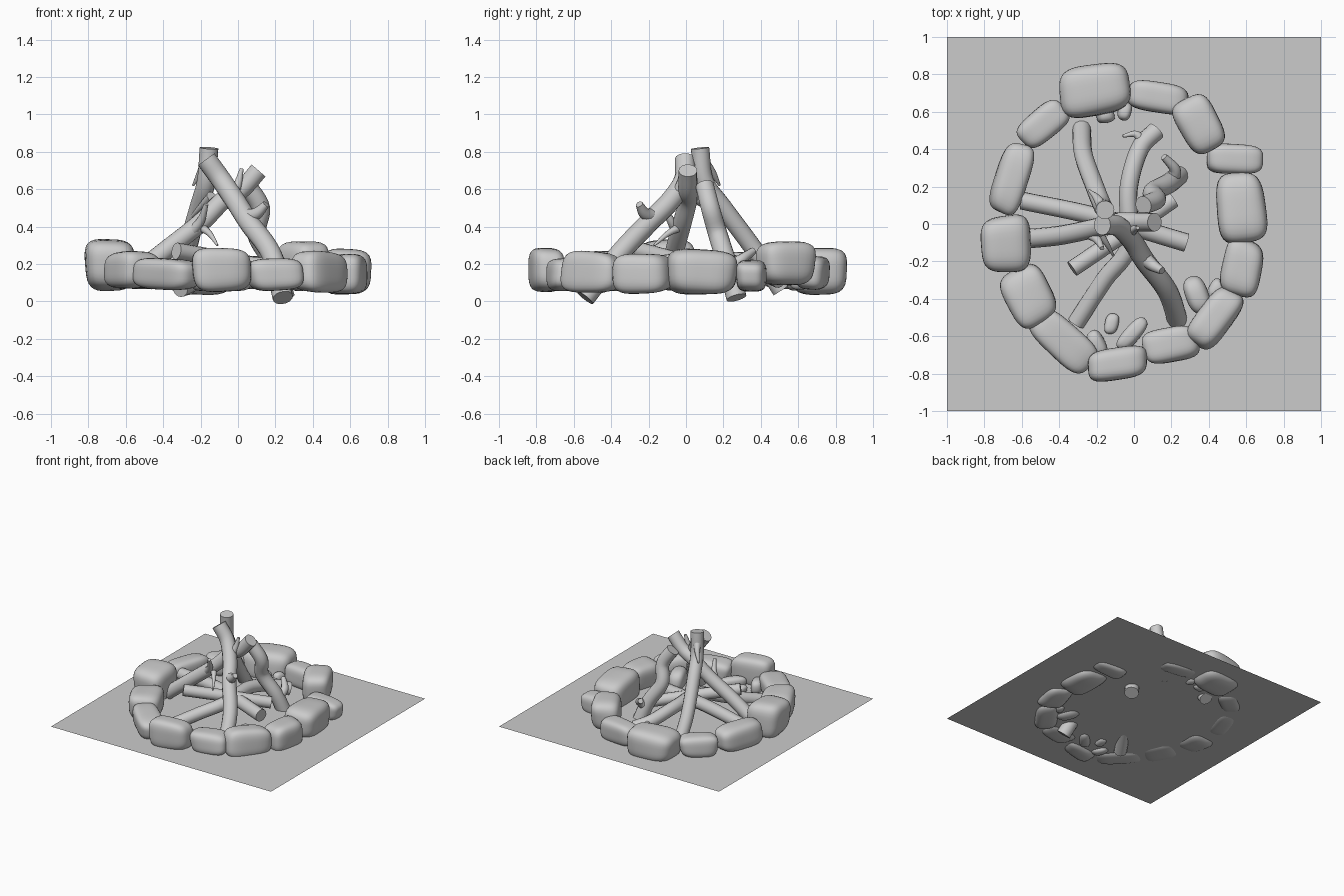
import bpy, bmesh, math, random
from mathutils import Vector, Matrix

if "Cube" in bpy.data.objects:
    bpy.data.objects.remove(bpy.data.objects["Cube"])
random.seed(4)

grey = bpy.data.materials.new("plain_grey")
grey.diffuse_color = (0.6, 0.6, 0.6, 1)
grey.use_nodes = True
grey.node_tree.nodes["Principled BSDF"].inputs["Base Color"].default_value = grey.diffuse_color


def finish(bm, name, angle=40):
    bmesh.ops.recalc_face_normals(bm, faces=bm.faces)
    me = bpy.data.meshes.new(name)
    bm.to_mesh(me)
    bm.free()
    me.materials.append(grey)
    for p in me.polygons:
        p.use_smooth = True
    me.set_sharp_from_angle(angle=math.radians(angle))
    ob = bpy.data.objects.new(name, me)
    bpy.context.collection.objects.link(ob)
    return ob


def stone(name, x, y, hx, hy, rot, z0, z1, jitter=0.16, power=3.6):
    """Rounded block with randomly pushed corners."""
    bm = bmesh.new()
    bmesh.ops.create_cube(bm, size=2)
    bmesh.ops.subdivide_edges(bm, edges=bm.edges[:], cuts=9, use_grid_fill=True)
    push = {(i, j, k): Vector([random.uniform(-jitter, jitter) for _ in range(3)])
            for i in (0, 1) for j in (0, 1) for k in (0, 1)}
    spin = Matrix.Rotation(math.radians(rot), 3, 'Z')
    for v in bm.verts:
        c = v.co.copy()
        n = sum(abs(a) ** power for a in c) ** (1 / power)
        c /= n
        t = [(a + 1) / 2 for a in c]
        d = Vector()
        for (i, j, k), p in push.items():
            w = (t[0] if i else 1 - t[0]) * (t[1] if j else 1 - t[1]) * (t[2] if k else 1 - t[2])
            d += p * w
        c += d
        v.co = spin @ Vector((c.x * hx, c.y * hy, 0)) + Vector((x, y, (z0 + z1) / 2 + c.z * (z1 - z0) / 2))
    return finish(bm, name, 80)


def smooth_path(pts, steps=6):
    """Catmull-Rom curve through the points."""
    p = [Vector(a) for a in pts]
    p = [2 * p[0] - p[1]] + p + [2 * p[-1] - p[-2]]
    out = []
    for i in range(1, len(p) - 2):
        a, b, c, d = p[i - 1:i + 3]
        for s in range(steps):
            t = s / steps
            out.append(0.5 * (2 * b + (c - a) * t + (2 * a - 5 * b + 4 * c - d) * t * t
                              + (3 * b - a - 3 * c + d) * t ** 3))
    return out + [p[-2]]


def log(name, pts, r0, r1, sides=14):
    """Round tapered limb with flat sawn ends."""
    path = smooth_path(pts)
    bm = bmesh.new()
    rings, n = [], len(path)
    side = None
    for i, c in enumerate(path):
        tan = (path[min(i + 1, n - 1)] - path[max(i - 1, 0)]).normalized()
        if side is None:
            side = tan.orthogonal()
        side = (side - tan * side.dot(tan)).normalized()
        up = tan.cross(side)
        r = r0 + (r1 - r0) * i / (n - 1)
        rings.append([bm.verts.new(c + r * (math.cos(a) * side + math.sin(a) * up))
                      for a in (2 * math.pi * k / sides for k in range(sides))])
    for a, b in zip(rings, rings[1:]):
        for k in range(sides):
            m = (k + 1) % sides
            bm.faces.new((a[k], a[m], b[m], b[k]))
    bm.faces.new(rings[0])
    bm.faces.new(rings[-1])
    return finish(bm, name)


# Flat square of soil
bm = bmesh.new()
bmesh.ops.create_grid(bm, x_segments=1, y_segments=1, size=1, matrix=Matrix.Translation((0, 0, 0.08)))
finish(bm, "soil_square")

# Ring of stones: x, y, half length, half width, turn, bottom, top
ring = [
    (-.21, .72, .18, .13, 8, .04, .28), (.12, .68, .165, .08, -10, .06, .25),
    (.35, .53, .155, .115, -62, .09, .33), (.535, .345, .145, .08, 0, .06, .22),
    (.58, .08, .185, .125, -86, .04, .28), (.58, -.23, .15, .11, 75, .05, .25),
    (.435, -.51, .175, .09, 52, .05, .27), (.195, -.65, .14, .09, 12, .06, .23),
    (-.08, -.75, .16, .085, 8, .06, .29), (-.38, -.62, .19, .10, -43, .06, .23),
    (-.57, -.385, .155, .12, -62, .07, .27), (-.69, -.105, .15, .125, 92, .06, .33),
    (-.655, .235, .19, .09, 73, .06, .26), (-.49, .53, .14, .085, 38, .06, .24),
]
for i, s in enumerate(ring):
    stone(f"ring_stone_{i + 1}", *s)

# Loose pebbles inside the ring
pebbles = [
    (-.15, .58, .05, .04, 10, .06, .16), (-.05, .60, .05, .035, 80, .06, .17),
    (.335, -.375, .10, .062, -75, .06, .2), (.44, -.35, .055, .04, 60, .06, .17),
    (-.12, -.535, .055, .035, 80, .06, .13), (-.01, -.59, .10, .045, 48, .06, .15),
    (-.20, -.64, .075, .045, -65, .06, .17),
]
for i, s in enumerate(pebbles):
    stone(f"pebble_{i + 1}", *s, jitter=.2, power=2.6)

# Logs leaning together
log("leaning_log_back", [(-.28, .51, .06), (-.27, .37, .27), (-.21, .2, .5), (-.17, .1, .64),
                         (-.155, .075, .82)], .05, .05)
log("leaning_log_left", [(-.58, -.08, .12), (-.39, -.06, .27), (-.2, -.02, .42), (-.08, .01, .54),
                         (.02, .01, .6), (.11, .01, .7)], .052, .05)
log("leaning_log_front", [(.24, -.54, .02), (.18, -.36, .25), (.06, -.2, .42), (-.01, -.09, .53),
                          (-.09, -.01, .65), (-.17, -.005, .76)], .055, .055)
log("leaning_log_right", [(.25, .27, .02), (.19, .22, .2), (.1, .17, .36), (.12, .13, .5),
                          (.05, .1, .62)], .055, .05)

# Logs lying across the pit
log("lying_log_long", [(-.31, -.53, .07), (-.16, -.3, .14), (-.03, -.12, .2), (-.03, .18, .21),
                       (.03, .4, .16), (.12, .5, .12)], .048, .05)
log("lying_log_cross", [(-.6, .125, .19), (-.2, .04, .21), (.28, -.1, .17)], .048, .05)
log("lying_log_short", [(-.33, -.24, .27), (-.05, -.05, .22), (.21, .13, .17)], .045, .045)

# Broken twigs and stubs
twigs = [
    ([(-.16, .08, .76), (-.2, .14, .69), (-.24, .18, .62)], .035, .006),
    ([(-.26, -.04, .36), (-.2, -.08, .43), (-.17, -.13, .52)], .034, .012),
    ([(-.2, -.03, .4), (-.15, -.1, .36), (-.11, -.17, .3)], .025, .006),
    ([(.04, -.17, .45), (.1, -.22, .47), (.15, -.25, .52)], .045, .02),
    ([(.2, .23, .17), (.22, .29, .22), (.16, .36, .27)], .04, .02),
    ([(.05, .43, .15), (.01, .48, .16), (-.06, .47, .17)], .032, .008),
    ([(-.03, -.05, .56), (0, -.03, .63), (.02, -.02, .71)], .035, .01),
    ([(-.14, .04, .56), (-.2, .13, .5), (-.25, .2, .45)], .03, .008),
]
for i, (pts, a, b) in enumerate(twigs):
    log(f"twig_{i + 1}", pts, a, b, 10)
